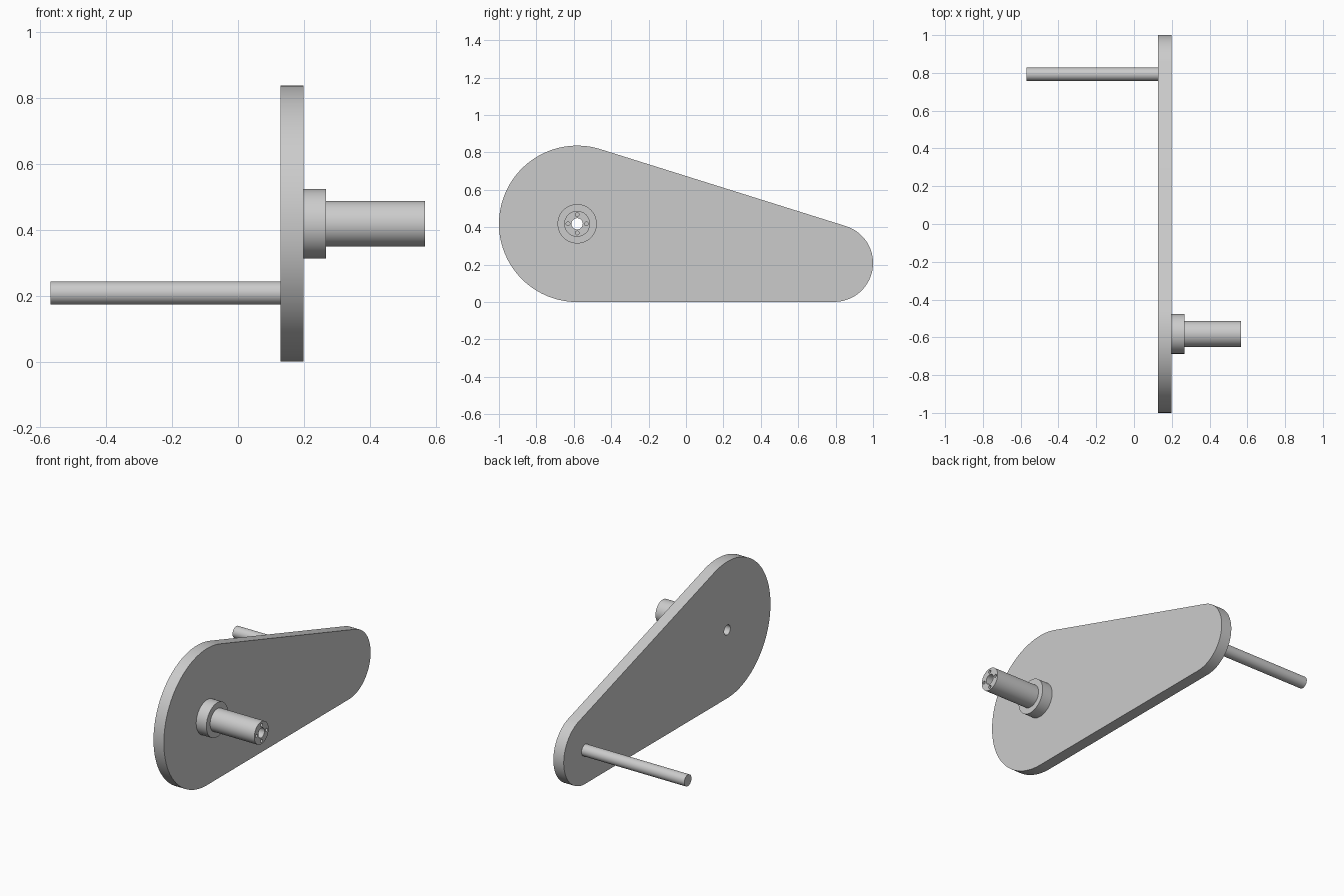
import bpy
import bmesh
from math import pi, radians, sin, cos, atan2
from mathutils import Matrix

cube = bpy.data.objects.get("Cube")
if cube:
    bpy.data.objects.remove(cube, do_unlink=True)

grey = bpy.data.materials.new("light grey metal")
grey.use_nodes = True
colour = (0.6, 0.6, 0.6, 1)
grey.diffuse_color = colour
grey.node_tree.nodes["Principled BSDF"].inputs["Base Color"].default_value = colour

# Axis centres (y, z) and radii of the two rounded plate ends
HUB, HUB_R = (-0.582, 0.418), 0.418
TIP, TIP_R = (0.793, 0.208), 0.207
PLATE = (0.128, 0.198)


def add_object(name, bm):
    bmesh.ops.recalc_face_normals(bm, faces=bm.faces)
    mesh = bpy.data.meshes.new(name)
    bm.to_mesh(mesh)
    bm.free()
    mesh.materials.append(grey)
    obj = bpy.data.objects.new(name, mesh)
    bpy.context.collection.objects.link(obj)
    return obj


def rod(name, x0, x1, centre, radius, sides=64):
    """Cylinder lying along x."""
    bm = bmesh.new()
    place = Matrix.Translation(((x0 + x1) / 2, *centre)) @ Matrix.Rotation(pi / 2, 4, 'Y')
    bmesh.ops.create_cone(bm, cap_ends=True, segments=sides, radius1=radius,
                          radius2=radius, depth=x1 - x0, matrix=place)
    return add_object(name, bm)


def cut(obj, cutter):
    cutter.hide_render = True
    mod = obj.modifiers.new("hole", 'BOOLEAN')
    mod.operation = 'DIFFERENCE'
    mod.solver = 'EXACT'
    mod.object = cutter
    bpy.context.view_layer.objects.active = obj
    bpy.ops.object.modifier_apply(modifier=mod.name)


def arc(centre, radius, start, end, steps):
    for i in range(steps + 1):
        a = start + (end - start) * i / steps
        yield centre[0] + radius * cos(a), centre[1] + radius * sin(a)


# Teardrop plate: two arcs joined by their common tangents
slope = 2 * atan2(TIP[1] - HUB[1], TIP[0] - HUB[0])
top = pi / 2 + slope
outline = list(arc(TIP, TIP_R, -pi / 2, top, 48)) + list(arc(HUB, HUB_R, top, 1.5 * pi, 80))
bm = bmesh.new()
face = bm.faces.new([bm.verts.new((PLATE[0], y, z)) for y, z in outline])
side = bmesh.ops.extrude_face_region(bm, geom=[face])
bmesh.ops.translate(bm, vec=(PLATE[1] - PLATE[0], 0, 0),
                    verts=[v for v in side["geom"] if isinstance(v, bmesh.types.BMVert)])
plate = add_object("arm_plate", bm)

# Hub collar, shaft and the long pin on the other side
collar = rod("hub_collar", PLATE[1], 0.267, HUB, 0.105)
shaft = rod("hub_shaft", 0.267, 0.566, HUB, 0.069)
pin = rod("handle_pin", -0.568, PLATE[0], TIP, 0.035)

# Through bore
bore = rod("bore_cutter", 0, 0.7, HUB, 0.03, 48)
for part in (plate, collar, shaft):
    cut(part, bore)
cutters = [bore]

# Four blind screw holes in the shaft end
for k in range(4):
    a = k * pi / 2
    centre = (HUB[0] + 0.049 * cos(a), HUB[1] + 0.049 * sin(a))
    hole = rod("screw_hole_cutter", 0.45, 0.6, centre, 0.01, 24)
    cut(shaft, hole)
    cutters.append(hole)

for cutter in cutters:
    bpy.data.objects.remove(cutter, do_unlink=True)

# Smooth curved sides with sharp rims
bpy.ops.object.select_all(action='DESELECT')
for part in (plate, collar, shaft, pin):
    part.select_set(True)
bpy.context.view_layer.objects.active = plate
bpy.ops.object.shade_smooth_by_angle(angle=radians(30))
